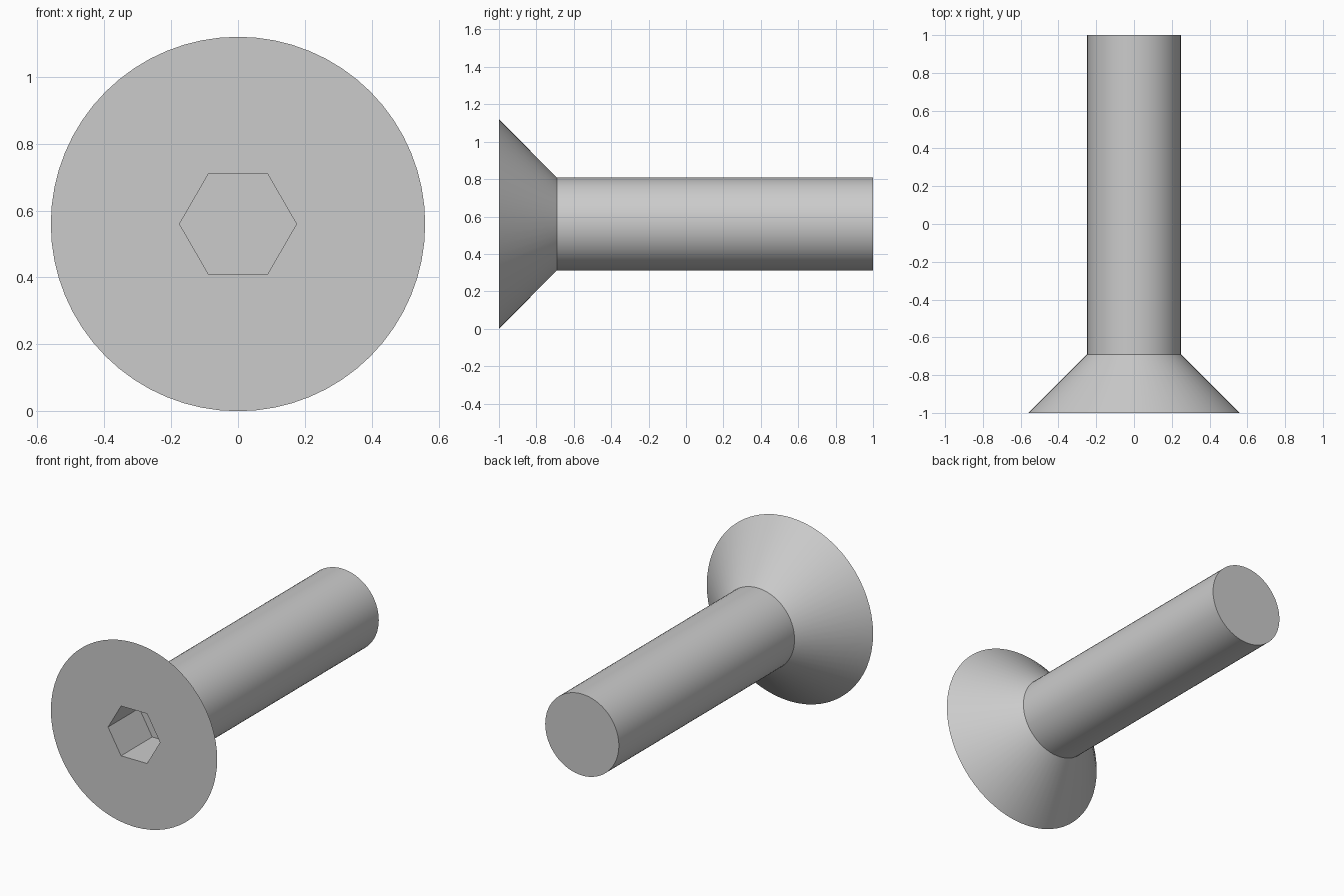
import bpy, bmesh
from math import cos, sin, pi, radians

if "Cube" in bpy.data.objects:
    bpy.data.objects.remove(bpy.data.objects["Cube"])

SEGMENTS = 64
CENTRE_Z = 0.56


def lathe(name, profile, sides):
    """Closed solid from (y, radius) rings around the screw axis."""
    bm = bmesh.new()
    rings = []
    for y, r in profile:
        rings.append([bm.verts.new((r * cos(2 * pi * i / sides), y,
                                    CENTRE_Z + r * sin(2 * pi * i / sides)))
                      for i in range(sides)])
    for a, b in zip(rings, rings[1:]):
        for i in range(sides):
            j = (i + 1) % sides
            bm.faces.new((a[i], a[j], b[j], b[i]))
    bm.faces.new(rings[0])
    bm.faces.new(rings[-1])
    bmesh.ops.recalc_face_normals(bm, faces=bm.faces)
    mesh = bpy.data.meshes.new(name)
    bm.to_mesh(mesh)
    bm.free()
    obj = bpy.data.objects.new(name, mesh)
    bpy.context.collection.objects.link(obj)
    return obj


# Countersunk head tapering into a plain shank
screw = lathe("countersunk_screw", [(-1, 0.56), (-0.69, 0.248), (1, 0.248)], SEGMENTS)

# Hexagonal drive socket cut into the head
cutter = lathe("hex_socket_cutter", [(-1.2, 0.175), (-0.70, 0.175)], 6)
cutter.hide_render = True
cut = screw.modifiers.new("hex_socket", 'BOOLEAN')
cut.operation = 'DIFFERENCE'
cut.solver = 'EXACT'
cut.object = cutter

bpy.ops.object.select_all(action='DESELECT')
screw.select_set(True)
bpy.context.view_layer.objects.active = screw
bpy.ops.object.modifier_apply(modifier=cut.name)
bpy.data.objects.remove(cutter)

# Smooth round sides, crisp rims and socket edges
bpy.ops.object.shade_smooth_by_angle(angle=radians(30))
